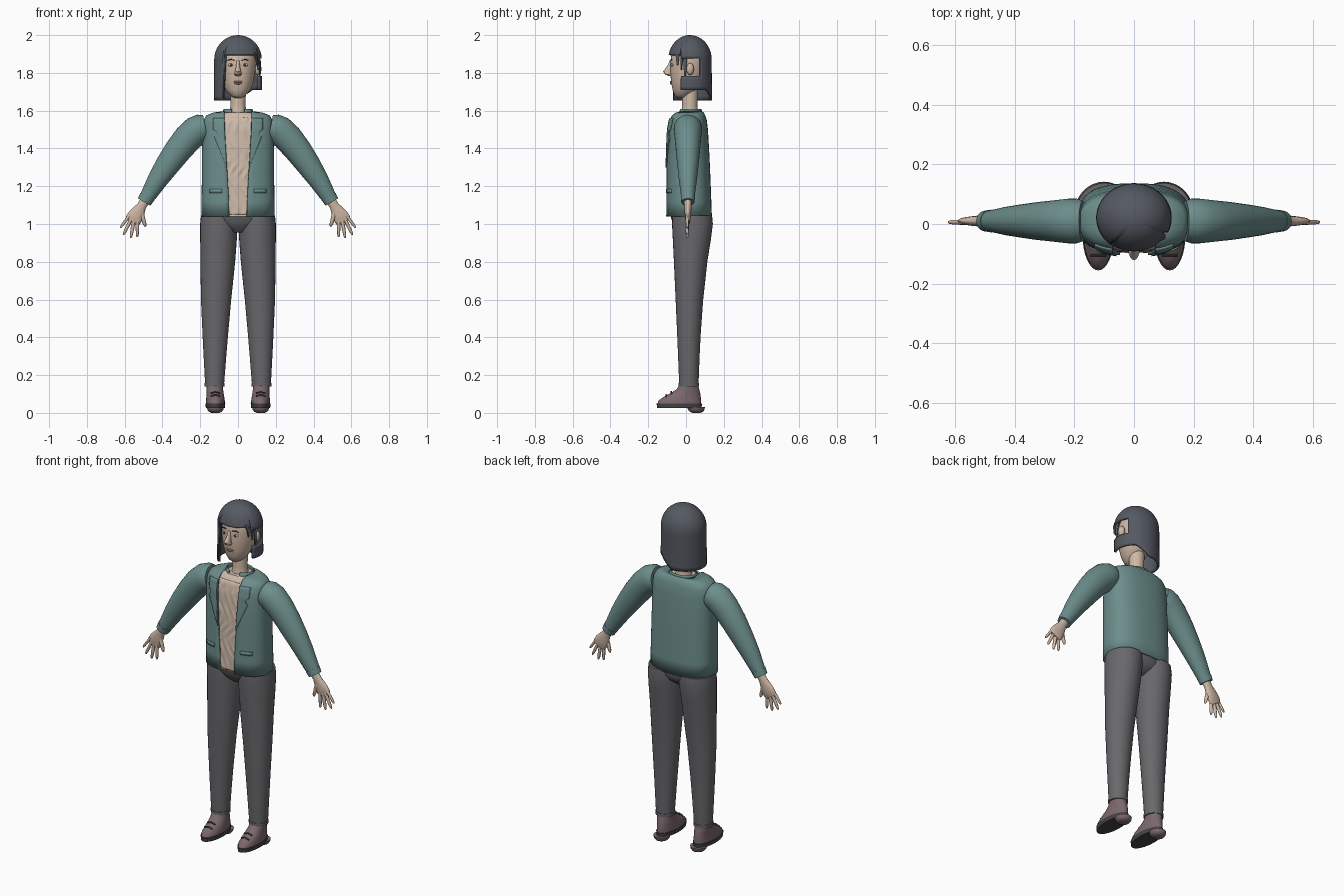
import bpy, bmesh
from math import sin, cos, pi, asin, atan2, hypot, sqrt

if "Cube" in bpy.data.objects:
    bpy.data.objects.remove(bpy.data.objects["Cube"])

def mat(name, r, g, b):
    m = bpy.data.materials.new(name)
    m.diffuse_color = (r, g, b, 1)
    m.use_nodes = True
    m.node_tree.nodes["Principled BSDF"].inputs["Base Color"].default_value = m.diffuse_color
    return m

SKIN = mat("skin", .62, .48, .38)
HAIR = mat("hair", .09, .10, .12)
TEAL = mat("jacket_teal", .15, .27, .26)
CREAM = mat("shirt_cream", .62, .5, .4)
GREY = mat("trouser_grey", .14, .14, .15)
SHOE = mat("shoe_brown", .2, .14, .15)
DARK = mat("dark", .06, .06, .06)
LIP = mat("lip", .5, .28, .25)

def grid(name, rows, m, closed=True, caps=True, mirror=False, thick=0, keep=None):
    """Skin rows of points into a surface."""
    bm = bmesh.new()
    vs = [[bm.verts.new(p) for p in r] for r in rows]
    n = len(rows[0])
    for a, b in zip(vs, vs[1:]):
        for i in range(n if closed else n - 1):
            j = (i + 1) % n
            f = bm.faces.new((a[i], a[j], b[j], b[i]))
            if keep and not keep(f.calc_center_median()):
                bm.faces.remove(f)
    if closed and caps:
        bm.faces.new(vs[0])
        bm.faces.new(vs[-1])
    bmesh.ops.remove_doubles(bm, verts=bm.verts, dist=1e-5)
    bmesh.ops.recalc_face_normals(bm, faces=bm.faces)
    me = bpy.data.meshes.new(name)
    bm.to_mesh(me)
    bm.free()
    ob = bpy.data.objects.new(name, me)
    bpy.context.collection.objects.link(ob)
    me.materials.append(m)
    if thick:
        s = ob.modifiers.new("thickness", 'SOLIDIFY')
        s.thickness, s.offset = thick, -1
    if mirror:
        ob.modifiers.new("mirror", 'MIRROR').use_mirror_merge = False
    return ob

def sp(v, e):
    return abs(v) ** e * (1 if v >= 0 else -1)

def ring(cx, z, rx, y0, y1, n=32, p=2, a0=0):
    """Horizontal superellipse from y0 (front) to y1, optionally open at the front."""
    cy, ry = (y0 + y1) / 2, (y1 - y0) / 2
    cnt = n + 1 if a0 else n
    out = []
    for i in range(cnt):
        a = a0 + (2 * pi - 2 * a0) * i / n
        out.append((cx + rx * sp(sin(a), 2 / p), cy - ry * sp(cos(a), 2 / p), z))
    return out

def loft(name, rings, m, **k):
    return grid(name, [ring(*r) for r in rings], m, **k)

def tube(name, pts, m, y=.01, n=20, mirror=True):
    """Sweep in the xz plane; points are (x, z, radius, y radius)."""
    rows = []
    for i, (x, z, r, ry) in enumerate(pts):
        a, b = pts[max(i - 1, 0)], pts[min(i + 1, len(pts) - 1)]
        d = hypot(b[0] - a[0], b[1] - a[1])
        tx, tz = (b[0] - a[0]) / d, (b[1] - a[1]) / d
        rows.append([(x - tz * r * cos(t), y + ry * sin(t), z + tx * r * cos(t))
                     for t in (2 * pi * k / n for k in range(n))])
    return grid(name, rows, m, mirror=mirror)

def ball(name, c, s, m, mirror=False):
    rows = [[(c[0] + s[0] * sin(t) * cos(a), c[1] + s[1] * sin(t) * sin(a), c[2] + s[2] * cos(t))
             for a in (2 * pi * k / 16 for k in range(16))] for t in (pi * j / 10 for j in range(11))]
    return grid(name, rows, m, caps=False, mirror=mirror)

# Head, neck and face
loft("head", [(0, z, rx, a, b) for z, rx, a, b in (
    (1.668, .02, -.045, 0), (1.68, .04, -.06, .02), (1.71, .065, -.071, .06), (1.75, .081, -.079, .09),
    (1.80, .091, -.083, .11), (1.86, .096, -.083, .116), (1.92, .09, -.073, .112), (1.97, .055, -.025, .075))], SKIN)
loft("neck", [(0, 1.54, .06, -.045, .08), (0, 1.58, .045, -.025, .065), (0, 1.63, .04, -.02, .06),
              (0, 1.72, .042, -.02, .065)], SKIN)
loft("nose", [(0, 1.783, .012, -.09, -.07), (0, 1.792, .019, -.112, -.07), (0, 1.808, .016, -.121, -.07),
              (0, 1.835, .010, -.1, -.07), (0, 1.865, .008, -.086, -.07)], SKIN)
ball("eye", (.036, -.073, 1.842), (.016, .007, .008), CREAM, True)
ball("pupil", (.036, -.079, 1.842), (.006, .003, .007), DARK, True)
tube("eyebrow", [(.016, 1.866, .002, .004), (.036, 1.872, .003, .004), (.056, 1.866, .002, .004)], DARK, y=-.077, n=8)
ball("upper_lip", (0, -.078, 1.753), (.024, .007, .005), LIP)
ball("lower_lip", (0, -.077, 1.744), (.02, .007, .005), LIP)
ball("ear", (.106, .022, 1.82), (.018, .02, .032), SKIN, True)

# Hair: bob with a fringe, long on one side, tucked behind the ear on the other
def hair_bottom(a):
    x, y = sin(a), -cos(a)
    if y < -.80 or (x > 0 and y < -.5):
        return 1.895
    if x < 0:
        return 1.655
    return 1.655 + .055 * min(1, x * 1.6)

rows = []
for s in range(25):
    row = []
    for i in range(72):
        a = 2 * pi * i / 72
        z = 2 - (2 - hair_bottom(a)) * (s / 24) ** 1.6
        f = sqrt(max(0, 1 - ((z - 1.87) / .13) ** 2)) if z > 1.87 else 1 + .04 * (1.87 - z)
        row.append((.126 * f * sin(a), .021 - .115 * f * cos(a), z))
    rows.append(row)
grid("hair", rows, HAIR, caps=False, thick=.012,
     keep=lambda c: not (c.x > .07 and 1.785 < c.z < 1.875 and -.07 < c.y < .08))
tube("loose_strand", [(.098, 1.9, .008, .012), (.113, 1.86, .008, .010), (.117, 1.81, .006, .007),
                      (.112, 1.76, .003, .004)], HAIR, y=-.005, n=10, mirror=False)
tube("front_strand", [(.085, 1.91, .01, .012), (.098, 1.88, .008, .009), (.1, 1.84, .003, .004)],
     HAIR, y=-.045, n=10, mirror=False)

# Jacket: open-fronted loft with shared section data
SEC = [(1.04, .193, -.106, .137), (1.12, .193, -.106, .134), (1.2, .192, -.106, .131), (1.3, .191, -.105, .127),
       (1.4, .19, -.103, .122), (1.5, .188, -.099, .116), (1.55, .183, -.09, .11), (1.575, .168, -.078, .102),
       (1.59, .13, -.062, .094), (1.597, .08, -.045, .085)]
P = 2.5

def section(z):
    for a, b in zip(SEC, SEC[1:]):
        if z <= b[0]:
            t = (z - a[0]) / (b[0] - a[0])
            return [u + (v - u) * t for u, v in zip(a, b)]
    return SEC[-1]

def gap(z):
    return min(.047 + .03 * max(0, (z - 1.1) / .5), .072)

def front(x, z, off):
    _, rx, y0, y1 = section(z)
    ry = (y1 - y0) / 2
    return (x, (y0 + y1) / 2 - ry * (1 - min(1, abs(x / rx)) ** P) ** (1 / P) - off, z)

def patch(name, fx, z0, z1, off, m, nu=6, nv=12, thick=.006, mirror=True):
    """Thin panel laid on the chest; fx(z) gives its x limits."""
    rows = []
    for j in range(nv + 1):
        z = z0 + (z1 - z0) * j / nv
        a, b = fx(z)
        rows.append([front(a + (b - a) * i / nu, z, off(a + (b - a) * i / nu, z)) for i in range(nu + 1)])
    return grid(name, rows, m, closed=False, mirror=mirror, thick=thick)

grid("jacket", [ring(0, z, rx, a, b, 48, P, asin((gap(z) / rx) ** (P / 2))) for z, rx, a, b in SEC],
     TEAL, closed=False, thick=.01)

def lapel(z):
    t = (z - 1.3) / .26
    w = .06 * t / .65 if t < .65 else (.045 if t < .74 else .06)
    return gap(z), gap(z) + max(w, .002)

patch("lapel", lapel, 1.3, 1.56, lambda x, z: .006, TEAL, nv=26)
patch("pocket_flap", lambda z: (.085, .15), 1.165, 1.185, lambda x, z: .005, TEAL, nv=2)
grid("jacket_collar", [ring(0, z, r, a, b, 32, 2, .45) for z, r, a, b in
     ((1.575, .085, -.055, .09), (1.6, .08, -.04, .085), (1.608, .076, -.036, .081), (1.585, .068, -.034, .072))],
     TEAL, closed=False, thick=.005)

# Gathered shirt
loft("shirt", [(0, z, rx * .92, a + .016, b - .014, 32, P) for z, rx, a, b in SEC[:-1]], CREAM)
patch("shirt_gathers", lambda z: (-.085, .085), 1.05, 1.565,
      lambda x, z: -.011 + .003 * sin(150 * x + 4 * sin(22 * z)) * (.5 + .5 * sin(60 * z + 30 * x)),
      CREAM, nu=36, nv=60, thick=.004, mirror=False)
loft("shirt_neckband", [(0, 1.555, .064, -.06, .08), (0, 1.57, .062, -.052, .078), (0, 1.582, .055, -.042, .07)], GREY)

# Sleeves, cuffs and hands
tube("sleeve", [(.172, 1.512, .066, .068), (.192, 1.508, .075, .075), (.22, 1.495, .079, .075), (.265, 1.455, .077, .07),
                (.32, 1.387, .072, .064), (.375, 1.31, .064, .056), (.425, 1.235, .054, .048),
                (.47, 1.16, .043, .038), (.492, 1.125, .037, .033)], TEAL, n=32)
tube("cuff", [(.48, 1.145, .042, .038), (.497, 1.116, .038, .035)], TEAL, n=32)
tube("palm", [(.488, 1.13, .026, .022), (.51, 1.095, .025, .018), (.525, 1.07, .034, .018), (.54, 1.045, .042, .016),
              (.556, 1.02, .042, .013), (.563, 1.008, .034, .008)], SKIN)
for nm, x0, z0, x1, z1, r in (("little_finger", .58, 1.038, .624, .978, .008), ("ring_finger", .566, 1.025, .607, .942, .009),
                              ("middle_finger", .552, 1.016, .568, .925, .0095), ("index_finger", .533, 1.01, .533, .93, .009),
                              ("thumb", .513, 1.068, .49, .985, .011)):
    at = lambda t, k: (x0 + (x1 - x0) * t, z0 + (z1 - z0) * t, r * k, r * k)
    tube(nm, [at(-.15, 1), at(.4, 1), at(.8, .85), at(.95, .55), at(1, .15)], SKIN, y=.006, n=10)

# Trousers
loft("trouser_leg", [(.124, .148, .05, -.036, .066), (.122, .3, .06, -.042, .072), (.12, .42, .068, -.047, .078),
                     (.116, .6, .08, -.055, .091), (.107, .8, .092, -.064, .113), (.103, .92, .097, -.07, .132),
                     (.101, 1.0, .0995, -.074, .142), (.098, 1.045, .098, -.072, .138)], GREY, mirror=True)
loft("trouser_seat", [(0, .955, .05, -.03, .07), (0, .985, .12, -.06, .11), (0, 1.015, .18, -.074, .128),
                      (0, 1.055, .188, -.085, .13)], GREY)
loft("trouser_hem", [(.124, .14, .052, -.039, .069), (.124, .158, .053, -.039, .069)], GREY, mirror=True)

# Shoes
loft("shoe_upper", [(.12, .045, .05, -.152, .08), (.12, .065, .05, -.146, .08), (.12, .085, .047, -.118, .078),
                    (.121, .105, .045, -.08, .075), (.123, .125, .044, -.05, .07), (.124, .15, .044, -.035, .064)],
     SHOE, mirror=True)
loft("shoe_sole", [(.12, .026, .05, -.153, .082), (.12, .05, .053, -.156, .085)], DARK, mirror=True)
loft("shoe_heel", [(.12, 0, .02, .035, .075), (.12, .006, .034, .02, .09), (.12, .016, .042, .01, .098),
                   (.12, .03, .045, .008, .1)], SHOE, mirror=True)
for y, z in ((-.105, .096), (-.078, .112)):
    tube("shoe_lace", [(.095, z - .008, .004, .004), (.12, z, .004, .004), (.145, z - .008, .004, .004)], DARK, y=y, n=8)

# Smooth shading
for o in bpy.context.collection.objects:
    o.select_set(True)
    bpy.context.view_layer.objects.active = o
bpy.ops.object.shade_smooth_by_angle(angle=.7)
